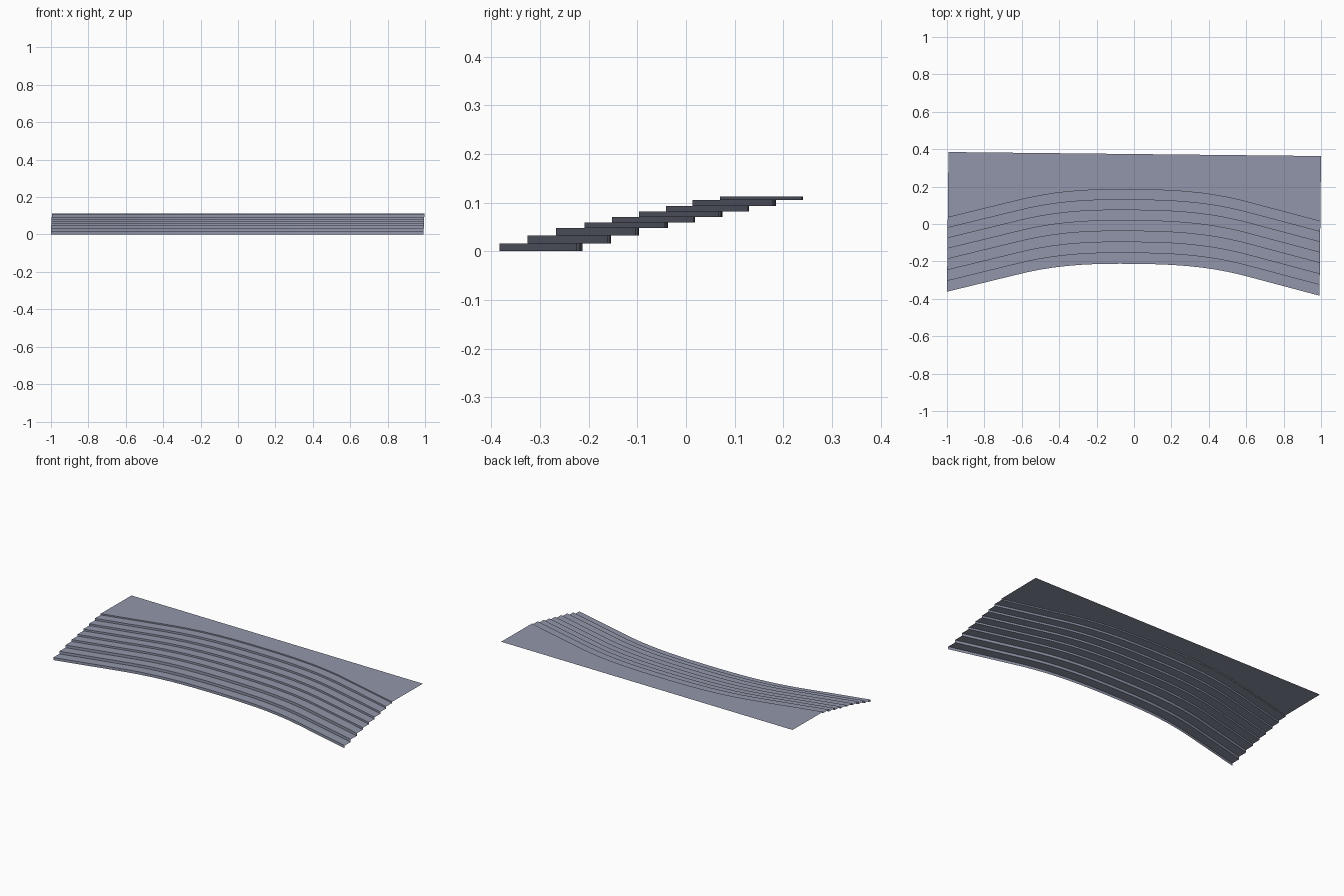
import bpy
import bmesh
from math import radians
from mathutils import Matrix

cube = bpy.data.objects.get("Cube")
if cube:
    bpy.data.objects.remove(cube, do_unlink=True)

HALF_WIDTH = 0.996
SEGMENTS = 28
BACK_Y = 0.374
TILT = Matrix.Rotation(-0.0107, 4, 'Z')

# Nose position at the middle of each step, and height of each tread
NOSES = [-0.213, -0.155, -0.097, -0.038, 0.018, 0.074, 0.129, 0.184, 0.24]
HEIGHTS = [0.0, 0.016, 0.032, 0.048, 0.0595, 0.0705, 0.082, 0.0935, 0.1055, 0.113]

stone = bpy.data.materials.new("blue_grey_stone")
stone.use_nodes = True
colour = (0.285, 0.307, 0.405, 1)
stone.diffuse_color = colour
stone.node_tree.nodes["Principled BSDF"].inputs["Base Color"].default_value = colour

xs = [HALF_WIDTH * (2 * i / SEGMENTS - 1) for i in range(SEGMENTS + 1)]


def sweep(x):
    """Curved in the middle, running out straight towards both ends."""
    a = abs(x)
    if a < 0.6:
        return 0.222 * a ** 2.6
    return 0.0588 + 0.2549 * (a - 0.6)


def curve_row(y, z):
    return [(x, y - sweep(x), z) for x in xs]


def make_sheet(name, rows):
    """Join neighbouring rows of points into a thin open surface."""
    bm = bmesh.new()
    grid = [[bm.verts.new(p) for p in row] for row in rows]
    for low, high in zip(grid, grid[1:]):
        for i in range(SEGMENTS):
            bm.faces.new((low[i], low[i + 1], high[i + 1], high[i]))
    bm.transform(TILT)
    mesh = bpy.data.meshes.new(name)
    bm.to_mesh(mesh)
    bm.free()
    mesh.materials.append(stone)
    obj = bpy.data.objects.new(name, mesh)
    bpy.context.collection.objects.link(obj)
    bpy.ops.object.select_all(action='DESELECT')
    obj.select_set(True)
    bpy.context.view_layer.objects.active = obj
    bpy.ops.object.shade_smooth_by_angle(angle=radians(30))
    return obj


# Flight of risers and treads
flight = []
for y, bottom, top in zip(NOSES, HEIGHTS, HEIGHTS[1:]):
    flight += [curve_row(y, bottom), curve_row(y, top)]
make_sheet("curved_steps", flight)

# Flat landing behind the top riser, with a straight back edge
top = HEIGHTS[-1]
make_sheet("landing", [curve_row(NOSES[-1], top), [(x, BACK_Y, top) for x in xs]])
